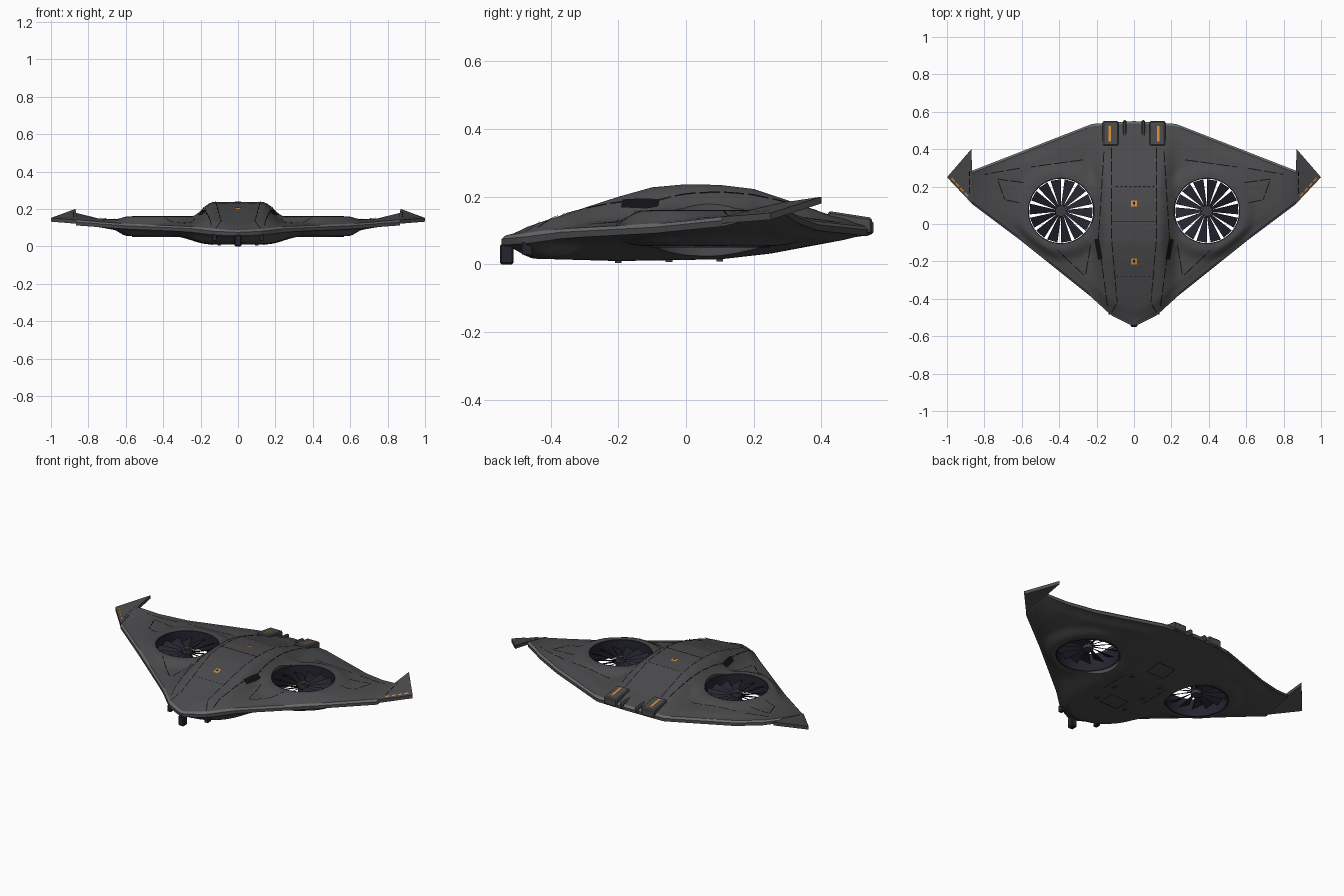
import bpy, bmesh, math
from mathutils import Vector

cube = bpy.data.objects.get("Cube")
if cube:
    bpy.data.objects.remove(cube)


def material(name, rgb):
    m = bpy.data.materials.new(name)
    m.use_nodes = True
    m.diffuse_color = (*rgb, 1)
    m.node_tree.nodes["Principled BSDF"].inputs["Base Color"].default_value = (*rgb, 1)
    return m


GREY = material("dark grey hull", (0.07, 0.07, 0.074))
EDGE = material("edge grey", (0.13, 0.145, 0.15))
FAN = material("blue black", (0.018, 0.018, 0.03))
HUB = material("hub grey", (0.045, 0.045, 0.05))
LINE = material("seam black", (0.006, 0.006, 0.007))
ORANGE = material("orange", (0.7, 0.27, 0.03))


def make(name, bm, *mats, solid=True, smooth=False):
    if solid:
        bmesh.ops.recalc_face_normals(bm, faces=bm.faces)
    me = bpy.data.meshes.new(name)
    bm.to_mesh(me)
    bm.free()
    for m in mats:
        me.materials.append(m)
    ob = bpy.data.objects.new(name, me)
    bpy.context.collection.objects.link(ob)
    if smooth:
        shade(ob)
    return ob


def activate(ob):
    bpy.ops.object.select_all(action='DESELECT')
    ob.select_set(True)
    bpy.context.view_layer.objects.active = ob


def shade(ob):
    activate(ob)
    bpy.ops.object.shade_smooth_by_angle(angle=math.radians(30))


def table(*pts):
    def f(x):
        if x <= pts[0][0]:
            return pts[0][1]
        for (x0, y0), (x1, y1) in zip(pts, pts[1:]):
            if x <= x1:
                return y0 + (y1 - y0) * (x - x0) / (x1 - x0)
        return pts[-1][1]
    return f


def mix(a, b, t):
    return a + (b - a) * t


def step(a, b, x):
    t = min(1, max(0, (x - a) / (b - a)))
    return t * t * (3 - 2 * t)


# Plan outline, edge heights and centre-line profiles
front = table((0, -.545), (.03, -.535), (.12, -.49), (.235, -.385), (.61, -.085), (.866, .107))
rear = table((0, .55), (.225, .535), (.866, .285))
front_z = table((0, .085), (.13, .09), (.25, .105), (.6, .12), (.866, .14))
rear_z = table((0, .118), (.22, .112), (.6, .128), (.75, .15), (.866, .182))
spine = table((-.545, .085), (-.4, .135), (-.2, .2), (-.1, .228), (0, .237),
              (.1, .235), (.2, .223), (.3, .19), (.42, .148), (.55, .12))
keel = table((-.545, .045), (-.45, .017), (-.2, .01), (.1, .015), (.25, .032), (.4, .06), (.55, .088))
FX, FY, FR = .39, .07, .177
TIP = .865


def skin(x, y, up):
    x = abs(x)
    a, b = front(x), rear(x)
    t = min(1, max(0, (y - a) / (b - a)))
    edge = mix(front_z(x), rear_z(x), t) - (0 if up else .028)
    arch = (4 * t * (1 - t)) ** .7 * (1 - step(.45, TIP, x))
    z = edge + (.03 if up else -.03) * arch
    lip = 1 - step(.2, .27, math.hypot(x - FX, y - FY))
    z = mix(z, .16 if up else .055, lip)
    body = 1 - (step(.135, .25, x) if up else step(.14, .36, x))
    z = mix(z, spine(y) if up else keel(y), body)
    return mix(edge, z, step(-.01, .08, min(y - a, b - y)))


def top(x, y):
    return skin(x, y, True)


def under(x, y):
    return skin(x, y, False)


# Blended wing hull, lofted across the span
bm = bmesh.new()
COLS, SPAN = 52, 90
loops = []
for i in range(SPAN + 1):
    x = mix(-TIP, TIP, i / SPAN)
    a, b = front(abs(x)), rear(abs(x))
    ts = [k / (COLS - 1) for k in range(COLS)]
    pts = [(a, top(x, a) - .01)]
    pts += [(y, top(x, y)) for y in (mix(a + .012, b - .012, t) for t in ts)]
    pts += [(b, top(x, b) - .01)]
    pts += [(y, under(x, y)) for y in (mix(b, a, t) for t in ts)]
    loops.append([bm.verts.new((x, y, z)) for y, z in pts])
n = len(loops[0])
for p, q in zip(loops, loops[1:]):
    for k in range(n):
        j = (k + 1) % n
        f = bm.faces.new((p[k], q[k], q[j], p[j]))
        f.material_index = 1 if k in (0, COLS) else 0
bm.faces.new(loops[0])
bm.faces.new(loops[-1])
hull = make("hull", bm, GREY, EDGE)


def cylinder(bm, r, z0, z1, x, y, sides=48):
    g = bmesh.ops.create_cone(bm, cap_ends=True, segments=sides, radius1=r, radius2=r, depth=z1 - z0)
    bmesh.ops.translate(bm, verts=g["verts"], vec=(x, y, (z0 + z1) / 2))


# Fan openings cut through the hull
bm = bmesh.new()
for s in (1, -1):
    cylinder(bm, FR, -.1, .4, s * FX, FY)
cutter = make("fan_cutter", bm, GREY)
cutter.hide_render = True
mod = hull.modifiers.new("fan openings", 'BOOLEAN')
mod.operation, mod.solver, mod.object = 'DIFFERENCE', 'EXACT', cutter
activate(hull)
bpy.ops.object.modifier_apply(modifier=mod.name)
bpy.data.objects.remove(cutter)
shade(hull)


def prism(bm, pts, depth):
    hi = [bm.verts.new(p) for p in pts]
    lo = [bm.verts.new((p[0], p[1], p[2] - depth)) for p in pts]
    bm.faces.new(hi)
    bm.faces.new(lo[::-1])
    for i in range(len(pts)):
        j = (i + 1) % len(pts)
        bm.faces.new((hi[i], lo[i], lo[j], hi[j]))


# Lift fans: duct, blades and hub
BLADES = 14
PITCH = 2 * math.pi / BLADES
for s, side in ((1, "left"), (-1, "right")):
    bm = bmesh.new()
    rings = []
    for r, z in ((FR + .001, .05), (FR + .001, .161), (FR - .005, .158), (FR - .005, .05)):
        rings.append([bm.verts.new((s * FX + r * math.cos(k * math.pi / 24),
                                    FY + r * math.sin(k * math.pi / 24), z)) for k in range(48)])
    for p, q in zip(rings, rings[1:] + rings[:1]):
        for k in range(48):
            j = (k + 1) % 48
            bm.faces.new((p[k], p[j], q[j], q[k]))
    make(side + "_fan_duct", bm, FAN, smooth=True)
    bm = bmesh.new()
    for k in range(BLADES):
        pts = []
        for r, width, sweep, lift in ((.026, .98, 0, .006), (.17, .76, .06, .014)):
            for e in (-1, 1):
                ang = s * (k * PITCH + sweep + e * width * PITCH / 2)
                pts.append((s * FX + r * math.cos(ang), FY + r * math.sin(ang), .11 + e * lift))
        prism(bm, [pts[0], pts[2], pts[3], pts[1]], .004)
    make(side + "_fan_blades", bm, FAN)
    bm = bmesh.new()
    cylinder(bm, .03, .085, .13, s * FX, FY, 24)
    cylinder(bm, .018, .125, .137, s * FX, FY, 24)
    make(side + "_fan_hub", bm, HUB, smooth=True)

# Folded wing tips
A, B, C, D = (Vector(p) for p in ((TIP, .107, .141), (TIP, .285, .183), (.87, .4, .2), (1, .25, .152)))
bm = bmesh.new()
for s in (1, -1):
    prism(bm, [(s * p.x, p.y, p.z) for p in (A, D, C, B)], .02)
bmesh.ops.triangulate(bm, faces=[f for f in bm.faces if abs(f.normal.z) > .5])
make("wing_tips", bm, GREY)
tip_normal = (D - A).cross(B - A)


def tip_top(x, y):
    return A.z - (tip_normal.x * (abs(x) - A.x) + tip_normal.y * (y - A.y)) / tip_normal.z


def ribbon(name, paths, width, mat, surf=top, lift=.004, dash=0, sides=(1, -1)):
    """Thin strips draped over a surface."""
    bm = bmesh.new()
    for path in paths:
        for s in sides:
            for p, q in zip(path, path[1:]):
                p, q = Vector((s * p[0], p[1])), Vector((s * q[0], q[1]))
                d = q - p
                nrm = Vector((-d.y, d.x)).normalized() * width / 2
                cuts = max(1, round(d.length / .012))
                rows = []
                for i in range(cuts + 1):
                    c = p.lerp(q, i / cuts)
                    rows.append([bm.verts.new((v.x, v.y, surf(v.x, v.y) + lift)) for v in (c + nrm, c - nrm)])
                for i, (u, v) in enumerate(zip(rows, rows[1:])):
                    if not dash or i % dash:
                        f = bm.faces.new((u[0], u[1], v[1], v[0]))
                        if lift < 0:
                            f.normal_flip()
    return make(name, bm, mat, solid=False)


# Panel seams, vents and markings
ribbon("body_seams", [[(.12, .42), (.12, -.08), (.09, -.42), (.12, -.475)],
                      [(.16, .4), (.19, -.08), (.14, -.45)]], .005, LINE, dash=6)
ribbon("cross_seams", [[(-.12, .012), (.12, .012)]], .005, LINE, sides=(1,))
ribbon("hatch_seams", [[(-.11, y), (.11, y)] for y in (.2, -.28)], .004, LINE, dash=2, sides=(1,))
ribbon("wing_seams", [[(.23, -.1), (.26, -.28), (.41, -.14)], [(.26, .345), (.55, .305)],
                      [(.58, .22), (.73, .24), (.69, .13), (.6, .11)],
                      [(.6, .3), (.8, .265)]], .005, LINE, dash=7)
ribbon("side_vents", [[(.2, -.08), (.18, -.19)]], .025, LINE)
ribbon("roof_markers", [[(-.015, y), (.015, y)] for y in (.11, -.2)], .032, ORANGE, sides=(1,))
ribbon("roof_marker_centres", [[(-.006, y), (.006, y)] for y in (.11, -.2)], .014, LINE, lift=.006, sides=(1,))
ribbon("tip_lights", [[(.88, .14), (.975, .245)]], .008, ORANGE, surf=tip_top, dash=3)
ribbon("tip_seams", [[(.88, .15), (.88, .28)]], .004, LINE, surf=tip_top, dash=4)
ribbon("belly_seams", [[(.06, y), (.06, y + .1), (-.06, y + .1), (-.06, y), (.06, y)] for y in (-.22, .18)]
       + [[(.14, -.1), (.14, .1)]], .005, LINE, surf=under, lift=-.004, dash=5)


def box(bm, x, y, z0, z1, w, d, drop=0):
    pts = [(x + i * w / 2, y + j * d / 2, z1 - (drop if j > 0 else 0))
           for i, j in ((-1, -1), (1, -1), (1, 1), (-1, 1))]
    lo = [bm.verts.new((p[0], p[1], z0)) for p in pts]
    hi = [bm.verts.new(p) for p in pts]
    bm.faces.new(lo[::-1])
    bm.faces.new(hi)
    for i in range(4):
        j = (i + 1) % 4
        bm.faces.new((lo[i], lo[j], hi[j], hi[i]))


# Rear exhaust housings with lights
bm = bmesh.new()
for s in (1, -1):
    box(bm, s * .125, .485, .09, .158, .085, .13, .02)
    box(bm, s * .05, .5, .09, .14, .02, .11, .012)
bmesh.ops.bevel(bm, geom=bm.edges[:], offset=.006, segments=1, affect='EDGES')
make("exhaust_housings", bm, GREY)
ribbon("exhaust_lights", [[(.13, .44), (.13, .525)]], .012, ORANGE,
       surf=lambda x, y: .158 - .02 * (y - .42) / .13, lift=.003)

# Nose camera, chin sensors and belly pads
bm = bmesh.new()
box(bm, 0, -.53, 0, .06, .036, .04)
bmesh.ops.bevel(bm, geom=bm.edges[:], offset=.005, segments=1, affect='EDGES')
for s in (1, -1):
    box(bm, s * .125, -.47, .03, .065, .022, .03)
make("nose_camera", bm, FAN)
bm = bmesh.new()
for s in (1, -1):
    for y in (-.2, -.05, .1):
        z = under(.1, y)
        box(bm, s * .1, y, z - .006, z + .005, .02, .02)
make("belly_pads", bm, HUB)
